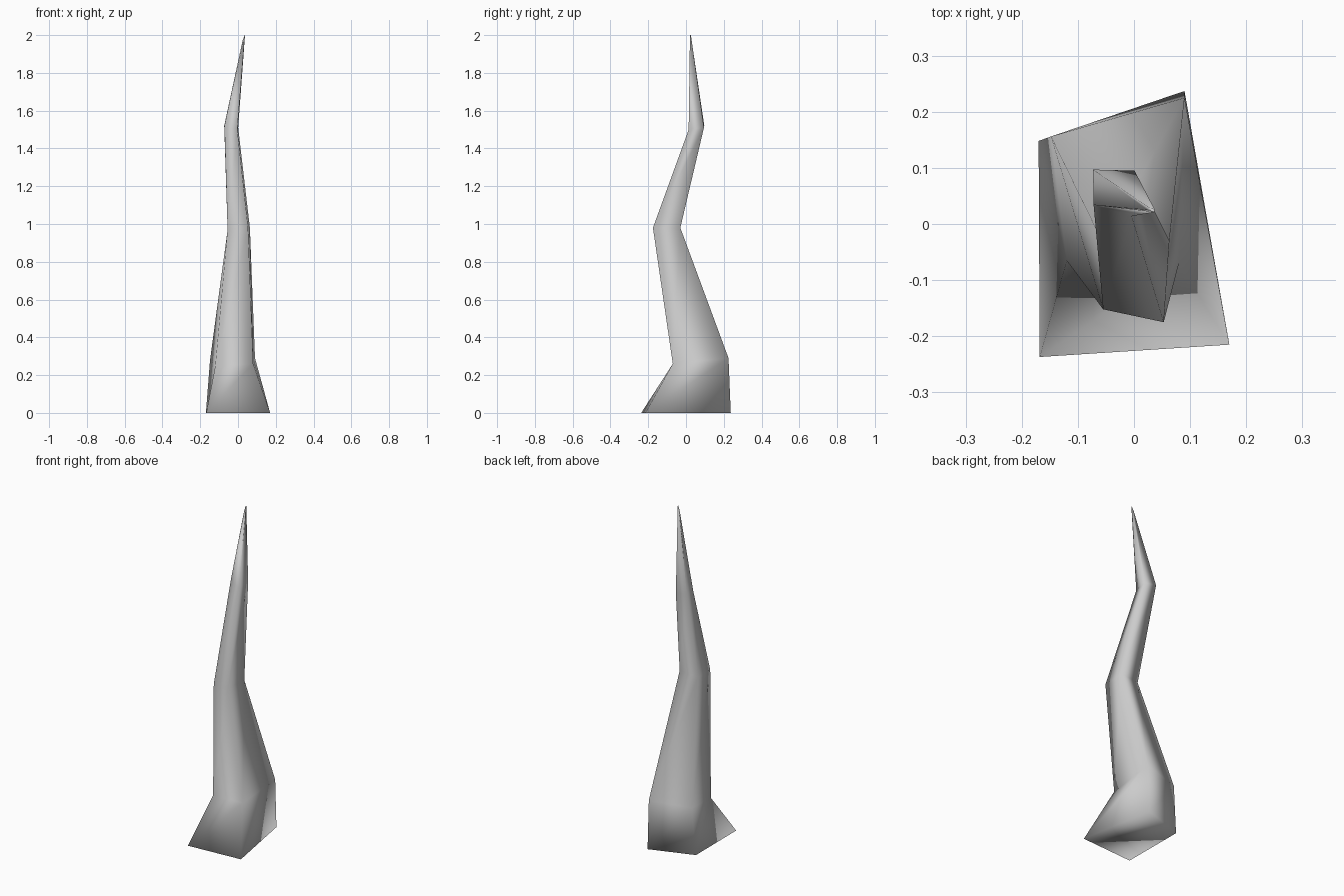
import bpy, bmesh

cube = bpy.data.objects.get("Cube")
if cube:
    bpy.data.objects.remove(cube)

# One flat grey for the whole horn
grey = bpy.data.materials.new("horn_grey")
grey.use_nodes = True
colour = (0.6, 0.6, 0.6, 1)
grey.diffuse_color = colour
grey.node_tree.nodes["Principled BSDF"].inputs["Base Color"].default_value = colour

# Four-sided sections from base to tip: front left, front right, back right, back left
sections = [
    [(-.168, -.237, 0), (.17, -.215, 0), (.09, .237, 0), (-.17, .148, 0)],
    [(-.12, -.065, .25), (.08, -.07, .26), (.09, .225, .29), (-.148, .156, .28)],
    [(-.055, -.152, .97), (.053, -.175, .98), (.063, -.03, .98), (-.055, -.035, .97)],
    [(-.072, .034, 1.52), (-.004, .014, 1.5), (.001, .095, 1.51), (-.073, .097, 1.52)],
    [(.024, .025, 1.97), (.036, .021, 2), (.037, .026, 2), (.026, .03, 1.97)],
]

# Skin the sections into one closed horn
bm = bmesh.new()
rings = [[bm.verts.new(p) for p in section] for section in sections]
for low, high in zip(rings, rings[1:]):
    for i in range(4):
        j = (i + 1) % 4
        bm.faces.new((low[i], low[j], high[j], high[i]))
bm.faces.new(rings[0][::-1])
bm.faces.new(rings[-1])
bmesh.ops.recalc_face_normals(bm, faces=bm.faces)
for face in bm.faces:
    face.smooth = True

mesh = bpy.data.meshes.new("twisted_horn")
bm.to_mesh(mesh)
bm.free()
mesh.materials.append(grey)
horn = bpy.data.objects.new("twisted_horn", mesh)
bpy.context.collection.objects.link(horn)
